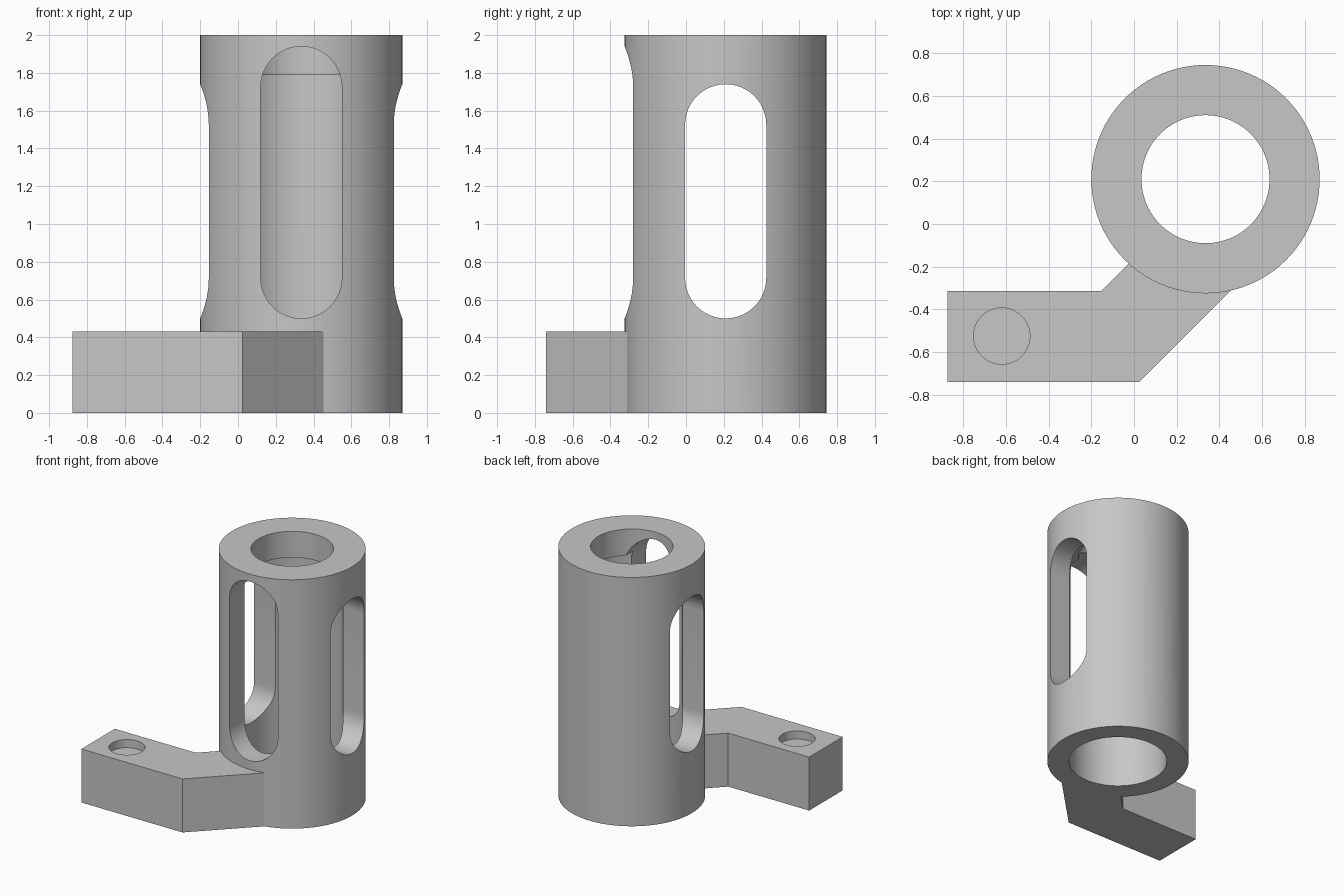
import bpy, bmesh
from math import sin, cos, pi, radians
from mathutils import Matrix, Vector

if "Cube" in bpy.data.objects:
    bpy.data.objects.remove(bpy.data.objects["Cube"], do_unlink=True)

grey = bpy.data.materials.new("plain grey")
grey.use_nodes = True
grey.diffuse_color = (0.57, 0.57, 0.57, 1)
grey.node_tree.nodes["Principled BSDF"].inputs["Base Color"].default_value = (0.57, 0.57, 0.57, 1)

CENTRE = Vector((0.335, 0.21, 0))
OUTER, BORE, MOUTH = 0.535, 0.37, 0.30
STEP_Z, TOP_Z, ARM_H = 1.79, 2.0, 0.43


def finish(name, bm):
    bmesh.ops.recalc_face_normals(bm, faces=bm.faces)
    mesh = bpy.data.meshes.new(name)
    bm.to_mesh(mesh)
    bm.free()
    mesh.materials.append(grey)
    obj = bpy.data.objects.new(name, mesh)
    bpy.context.collection.objects.link(obj)
    return obj


def prism(name, outline, depth, matrix=Matrix()):
    """Extrude a flat outline along local z, then place it."""
    bm = bmesh.new()
    face = bm.faces.new([bm.verts.new((x, y, 0)) for x, y in outline])
    out = bmesh.ops.extrude_face_region(bm, geom=[face])
    moved = [v for v in out["geom"] if isinstance(v, bmesh.types.BMVert)]
    bmesh.ops.translate(bm, verts=moved, vec=(0, 0, depth))
    bm.transform(matrix)
    return finish(name, bm)


def circle(r, n=64):
    return [(r * cos(2 * pi * i / n), r * sin(2 * pi * i / n)) for i in range(n)]


def slot(r, low, high, n=24):
    """Upright outline with round ends."""
    top = [(r * cos(pi * i / n), high - r + r * sin(pi * i / n)) for i in range(n + 1)]
    bottom = [(-r * cos(pi * i / n), low + r - r * sin(pi * i / n)) for i in range(n + 1)]
    return top + bottom


def cut(obj, cutters):
    bpy.context.view_layer.objects.active = obj
    for c in cutters:
        c.hide_render = True
        mod = obj.modifiers.new("cut", 'BOOLEAN')
        mod.operation, mod.solver, mod.object = 'DIFFERENCE', 'EXACT', c
        bpy.ops.object.modifier_apply(modifier=mod.name)
        bpy.data.objects.remove(c, do_unlink=True)


def smooth(obj):
    bpy.ops.object.select_all(action='DESELECT')
    obj.select_set(True)
    bpy.context.view_layer.objects.active = obj
    bpy.ops.object.shade_smooth_by_angle(angle=radians(30))


# Tube: turned profile with a narrower mouth at the top
bm = bmesh.new()
profile = [(BORE, 0), (OUTER, 0), (OUTER, TOP_Z), (MOUTH, TOP_Z), (MOUTH, STEP_Z), (BORE, STEP_Z)]
verts = [bm.verts.new((r, 0, z)) for r, z in profile]
edges = [bm.edges.new((verts[i - 1], verts[i])) for i in range(len(verts))]
bmesh.ops.spin(bm, geom=verts + edges, cent=(0, 0, 0), axis=(0, 0, 1),
               angle=2 * pi, steps=96, use_merge=True)
bmesh.ops.remove_doubles(bm, verts=bm.verts, dist=0.0001)
bmesh.ops.translate(bm, verts=bm.verts, vec=CENTRE)
tube = finish("slotted_tube", bm)

# Four windows, the front one taller
windows = []
for k in range(4):
    top = 1.94 if k == 0 else 1.74
    place = (Matrix.Translation(CENTRE) @ Matrix.Rotation(k * pi / 2, 4, 'Z')
             @ Matrix.Translation((0, -0.1, 0)) @ Matrix.Rotation(pi / 2, 4, 'X'))
    windows.append(prism("window_cutter", slot(0.215, 0.5, top), 0.6, place))
cut(tube, windows)
smooth(tube)

# Bent side arm, trimmed to the tube wall
arm = prism("side_arm", [(-0.875, -0.74), (0.025, -0.74), (0.505, -0.26),
                         (0.14, -0.02), (-0.155, -0.315), (-0.875, -0.315)], ARM_H)
trim = prism("trim_cutter", circle(OUTER, 96), 1.0, Matrix.Translation(CENTRE - Vector((0, 0, 0.2))))
# Long cross hole and shallow round pocket
cross = prism("cross_hole_cutter", circle(0.132), 2.0,
              Matrix.Translation((-1, -0.53, 0.215)) @ Matrix.Rotation(pi / 2, 4, 'Y'))
pocket = prism("pocket_cutter", circle(0.132), 0.3, Matrix.Translation((-0.62, -0.525, 0.365)))
cut(arm, [trim, cross, pocket])
smooth(arm)
